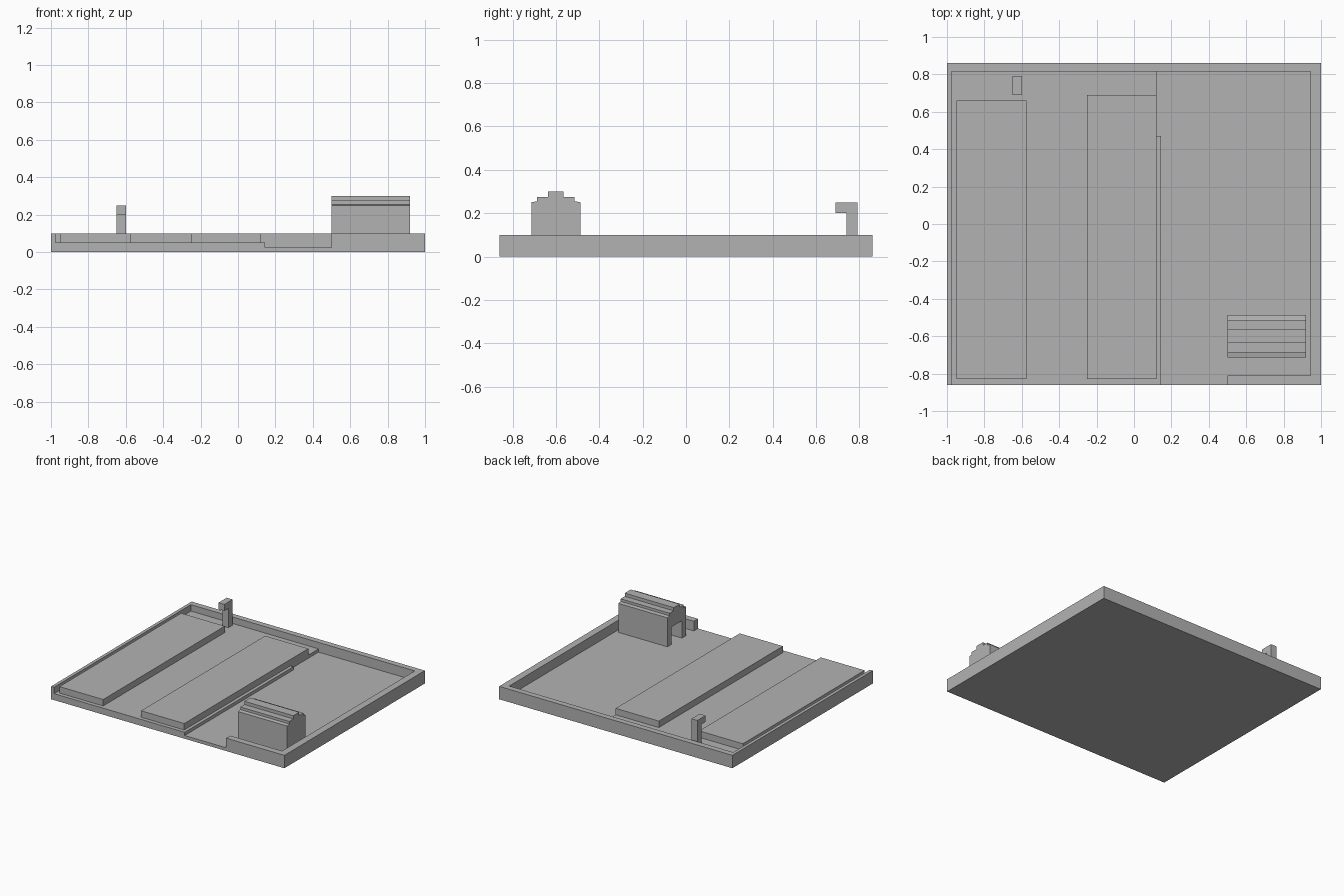
import bpy
import bmesh

cube = bpy.data.objects.get("Cube")
if cube:
    bpy.data.objects.remove(cube, do_unlink=True)

grey = bpy.data.materials.new("plain grey")
grey.use_nodes = True
colour = (0.45, 0.45, 0.45, 1)
grey.diffuse_color = colour
grey.node_tree.nodes["Principled BSDF"].inputs["Base Color"].default_value = colour


def prism(name, profile, x0, x1):
    """Extrude a (y, z) outline along x."""
    bm = bmesh.new()
    face = bm.faces.new([bm.verts.new((x0, y, z)) for y, z in profile])
    out = bmesh.ops.extrude_face_region(bm, geom=[face])
    moved = [v for v in out["geom"] if isinstance(v, bmesh.types.BMVert)]
    bmesh.ops.translate(bm, verts=moved, vec=(x1 - x0, 0, 0))
    bmesh.ops.recalc_face_normals(bm, faces=bm.faces)
    mesh = bpy.data.meshes.new(name)
    bm.to_mesh(mesh)
    bm.free()
    mesh.materials.append(grey)
    obj = bpy.data.objects.new(name, mesh)
    bpy.context.collection.objects.link(obj)
    return obj


def box(name, x0, x1, y0, y1, z0, z1):
    return prism(name, [(y0, z0), (y1, z0), (y1, z1), (y0, z1)], x0, x1)


def cut(obj, *bounds):
    """Carve a box out of an object and remove the cutter."""
    cutter = box("cutter", *bounds)
    cutter.hide_render = True
    mod = obj.modifiers.new("cut", "BOOLEAN")
    mod.operation = "DIFFERENCE"
    mod.solver = "EXACT"
    mod.object = cutter
    graph = bpy.context.evaluated_depsgraph_get()
    mesh = bpy.data.meshes.new_from_object(obj.evaluated_get(graph))
    obj.modifiers.clear()
    obj.data = mesh
    bpy.data.objects.remove(cutter, do_unlink=True)


# Tray: raised floor, then the lower floor with its ledge and front opening
HIGH, LOW, TOP = 0.05, 0.025, 0.1
BACK = 0.815
tray = box("tray", -1, 1, -0.86, 0.86, 0, TOP)
cut(tray, -0.975, 0.3, -0.9, BACK, HIGH, 0.2)
cut(tray, 0.145, 0.5, -0.9, BACK, LOW, 0.2)
cut(tray, 0.12, 0.3, 0.47, BACK, LOW, 0.2)
cut(tray, 0.4, 0.945, -0.81, BACK, LOW, 0.2)

# Long platforms on the raised floor
box("left_platform", -0.95, -0.575, -0.83, 0.66, HIGH, TOP)
box("centre_platform", -0.25, 0.12, -0.83, 0.69, HIGH, TOP)

# Hooked post near the back wall
prism("hooked_post", [(0.74, HIGH), (0.79, HIGH), (0.79, 0.25),
                      (0.69, 0.25), (0.69, 0.2), (0.74, 0.2)], -0.65, -0.6)

# Shed with a stepped roof, mirrored about its ridge, and a doorway in one end
RIDGE = -0.6
half = [(0.113, LOW), (0.113, 0.25), (0.086, 0.255),
        (0.086, 0.275), (0.036, 0.275), (0.036, 0.3)]
outline = [(RIDGE + d, z) for d, z in half]
outline += [(RIDGE - d, z) for d, z in reversed(half)]
shed = prism("shed", outline, 0.5, 0.92)
cut(shed, 0.4, 0.88, RIDGE - 0.065, RIDGE + 0.065, 0, 0.16)
